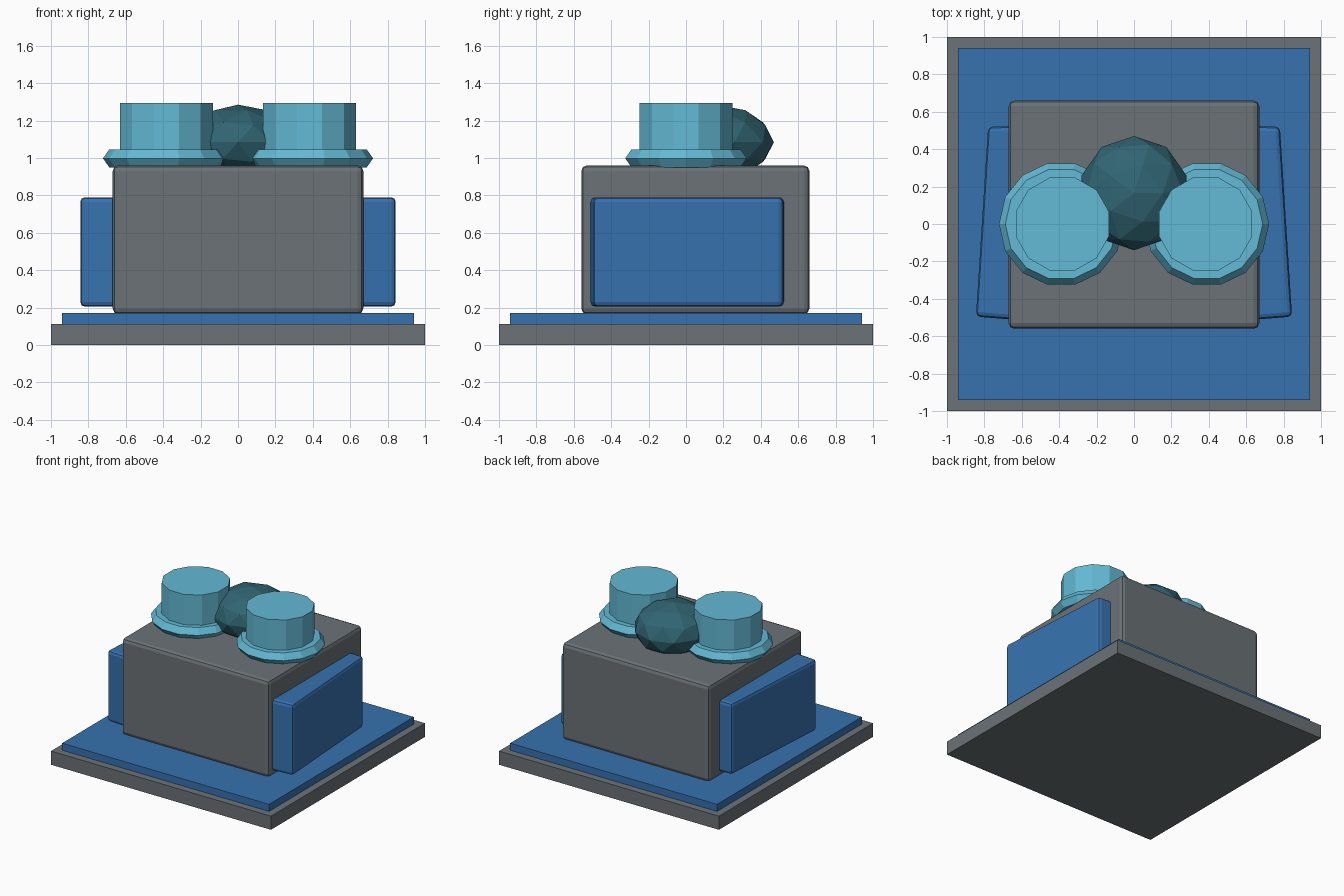
import bpy
import bmesh
import math
from mathutils import Matrix

cube = bpy.data.objects.get("Cube")
if cube:
    bpy.data.objects.remove(cube, do_unlink=True)


def material(name, rgb):
    mat = bpy.data.materials.new(name)
    mat.use_nodes = True
    mat.diffuse_color = (*rgb, 1)
    mat.node_tree.nodes["Principled BSDF"].inputs["Base Color"].default_value = (*rgb, 1)
    return mat


GREY = material("stone grey", (0.145, 0.168, 0.18))
BLUE = material("strong blue", (0.037, 0.168, 0.43))
CYAN = material("light cyan", (0.125, 0.49, 0.66))
TEAL = material("dark teal", (0.03, 0.13, 0.17))


def add_object(name, bm, mat):
    bmesh.ops.recalc_face_normals(bm, faces=bm.faces)
    mesh = bpy.data.meshes.new(name)
    bm.to_mesh(mesh)
    bm.free()
    mesh.materials.append(mat)
    obj = bpy.data.objects.new(name, mesh)
    bpy.context.collection.objects.link(obj)
    return obj


def prism(name, outline, z0, z1, mat, bevel=0):
    """Extrude a plan outline from z0 to z1, with optional chamfered edges."""
    bm = bmesh.new()
    face = bm.faces.new([bm.verts.new((x, y, z0)) for x, y in outline])
    top = bmesh.ops.extrude_face_region(bm, geom=[face])
    verts = [v for v in top["geom"] if isinstance(v, bmesh.types.BMVert)]
    bmesh.ops.translate(bm, verts=verts, vec=(0, 0, z1 - z0))
    if bevel:
        bmesh.ops.bevel(bm, geom=bm.edges[:], offset=bevel, segments=2,
                        profile=0.5, affect="EDGES")
    return add_object(name, bm, mat)


def rectangle(x, y0, y1):
    return [(-x, y0), (x, y0), (x, y1), (-x, y1)]


def ring(name, center, major, width, height, mat):
    """Faceted ring with a six-sided section."""
    bm = bmesh.new()
    sides, section = 14, 6
    loops = []
    for i in range(sides):
        a = math.tau * i / sides
        loop = []
        for j in range(section):
            b = math.tau * j / section
            r = major + width * math.cos(b)
            loop.append(bm.verts.new((center[0] + r * math.cos(a),
                                      center[1] + r * math.sin(a),
                                      center[2] + height * math.sin(b))))
        loops.append(loop)
    for i in range(sides):
        p, q = loops[i], loops[(i + 1) % sides]
        for j in range(section):
            k = (j + 1) % section
            bm.faces.new((p[j], q[j], q[k], p[k]))
    return add_object(name, bm, mat)


# Stepped base and main block
prism("base_slab", rectangle(1, -1, 1), 0, 0.112, GREY)
prism("base_carpet", rectangle(0.94, -0.94, 0.94), 0.112, 0.17, BLUE)
prism("body_block", rectangle(0.67, -0.56, 0.66), 0.165, 0.96, GREY, 0.03)

# Mirrored side panels and top drums
for side, s in (("left", 1), ("right", -1)):
    panel = [(s * x, y) for x, y in
             ((0.6, -0.515), (0.845, -0.495), (0.78, 0.52), (0.6, 0.525))]
    prism(side + "_side_panel", panel, 0.205, 0.79, BLUE, 0.025)

    cx = s * 0.383
    drum = [(cx + 0.258 * math.cos(math.tau * (i + 0.5) / 12),
             0.258 * math.sin(math.tau * (i + 0.5) / 12)) for i in range(12)]
    prism(side + "_drum", drum, 0.94, 1.295, CYAN)
    ring(side + "_drum_ring", (cx + s * 0.006, 0, 0.998), 0.265, 0.068, 0.056, CYAN)

# Faceted boulder between the drums
bm = bmesh.new()
bmesh.ops.create_icosphere(bm, subdivisions=2, radius=1)
bmesh.ops.transform(bm, verts=bm.verts, matrix=Matrix.Translation((0, 0.165, 1.085))
                    @ Matrix.Diagonal((0.295, 0.305, 0.2, 1)))
add_object("center_boulder", bm, TEAL)
